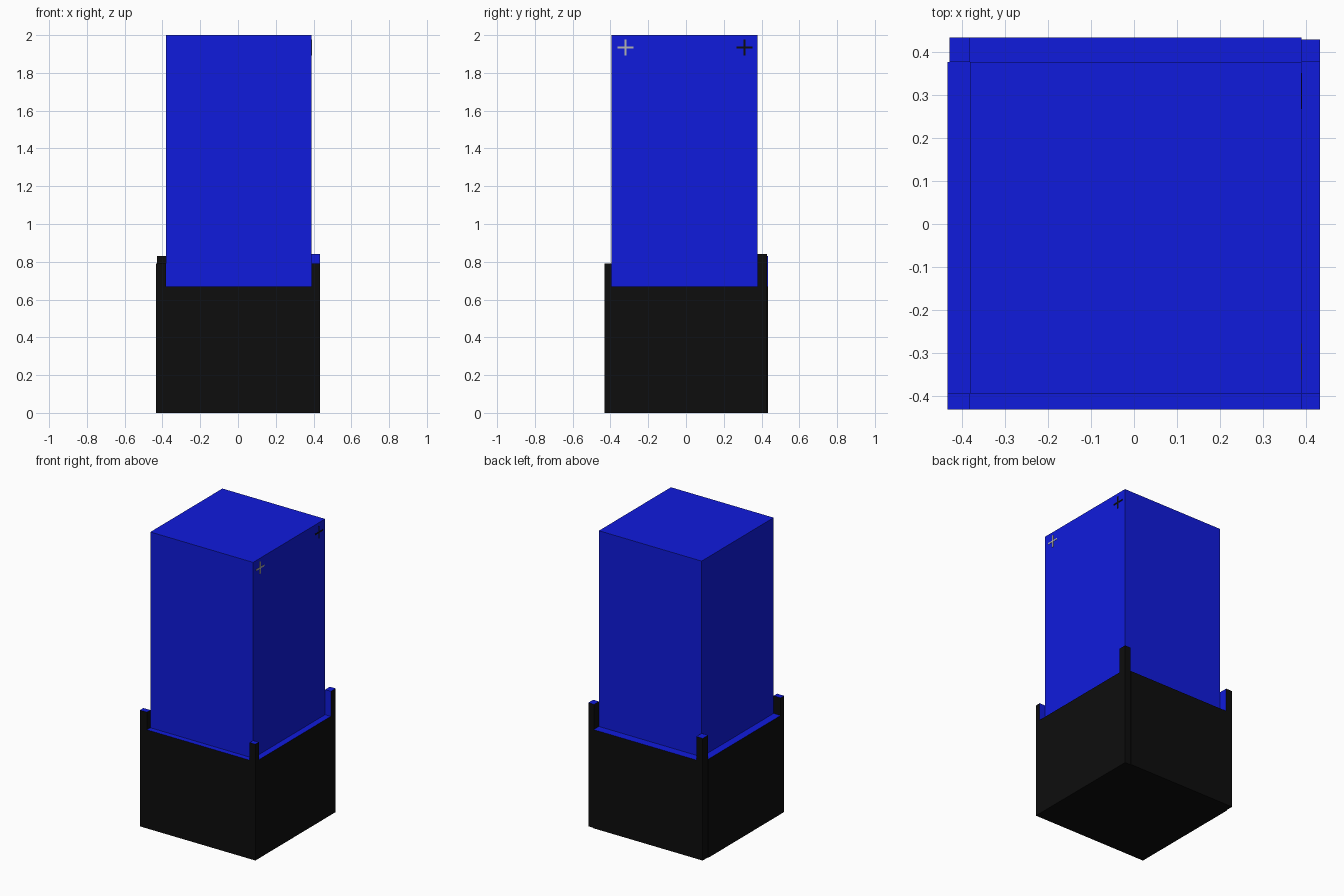
import bpy, bmesh
from mathutils import Vector

if "Cube" in bpy.data.objects:
    bpy.data.objects.remove(bpy.data.objects["Cube"])


def material(name, rgb):
    m = bpy.data.materials.new(name)
    m.diffuse_color = (*rgb, 1)
    m.use_nodes = True
    m.node_tree.nodes["Principled BSDF"].inputs["Base Color"].default_value = m.diffuse_color
    return m


BLUE = material("blue", (0.005, 0.011, 0.72))
BLACK = material("black", (0.004, 0.004, 0.004))
GREY = material("grey", (0.45, 0.45, 0.45))


def prism(name, outline, z0, z1, mat, blue_sides=()):
    """Extrude a flat outline upwards; faces whose normal is listed turn blue."""
    bm = bmesh.new()
    base = bm.faces.new([bm.verts.new((x, y, z0)) for x, y in outline])
    top = bmesh.ops.extrude_face_region(bm, geom=[base], use_keep_orig=True)["geom"]
    bmesh.ops.translate(bm, vec=(0, 0, z1 - z0),
                        verts=[g for g in top if isinstance(g, bmesh.types.BMVert)])
    bmesh.ops.recalc_face_normals(bm, faces=bm.faces)
    bm.normal_update()
    for f in bm.faces:
        if any(f.normal.dot(Vector(n)) > 0.9 for n in blue_sides):
            f.material_index = 1
    mesh = bpy.data.meshes.new(name)
    bm.to_mesh(mesh)
    bm.free()
    mesh.materials.append(mat)
    mesh.materials.append(BLUE)
    obj = bpy.data.objects.new(name, mesh)
    bpy.context.collection.objects.link(obj)
    return obj


def rect(x0, x1, y0, y1):
    return [(x0, y0), (x1, y0), (x1, y1), (x0, y1)]


UP = (0, 0, 1)
# Edges of the upper block and outer limits of the base
XL, XR, YF, YB = -0.382, 0.39, -0.395, 0.378
OUT = 0.435
LEDGE = 0.67

# Tall upper block
prism("upper_block", rect(XL, XR, YF, YB), LEDGE, 2.0, BLUE)

# Base: cross-shaped plan with open corners, black sides and blue ledge
cross = [(XL, -0.432), (XR, -0.432), (XR, YF), (0.433, YF), (0.433, YB), (XR, YB),
         (XR, OUT), (XL, OUT), (XL, YB), (-OUT, YB), (-OUT, YF), (XL, YF)]
prism("base", cross, 0, LEDGE, BLACK, [UP])

# Corner posts fill the base corners and rise above the ledge
posts = {
    "front_left_post": (rect(-OUT, XL, -0.432, YF), 0.79, [UP]),
    "front_right_post": (rect(XR, 0.433, -0.432, YF), 0.79, [UP, (0, 1, 0)]),
    "back_left_post": (rect(-0.43, XL, YB, OUT), 0.83, [UP, (1, 0, 0)]),
    "back_right_post": (rect(XR, 0.433, YB, 0.43), 0.84, [UP, (0, -1, 0)]),
}
for name, (outline, height, blue) in posts.items():
    prism(name, outline, 0, height, BLACK, blue)

# Thin plus-shaped marks near the top of the right side
for name, y, mat in (("front_plus_mark", -0.32, GREY), ("back_plus_mark", 0.31, BLACK)):
    a, t, z = 0.042, 0.005, 1.935
    prism(name + "_bar", rect(XR, XR + 0.002, y - a, y + a), z - t, z + t, mat)
    prism(name + "_stem", rect(XR, XR + 0.002, y - t, y + t), z - a, z + a, mat)
